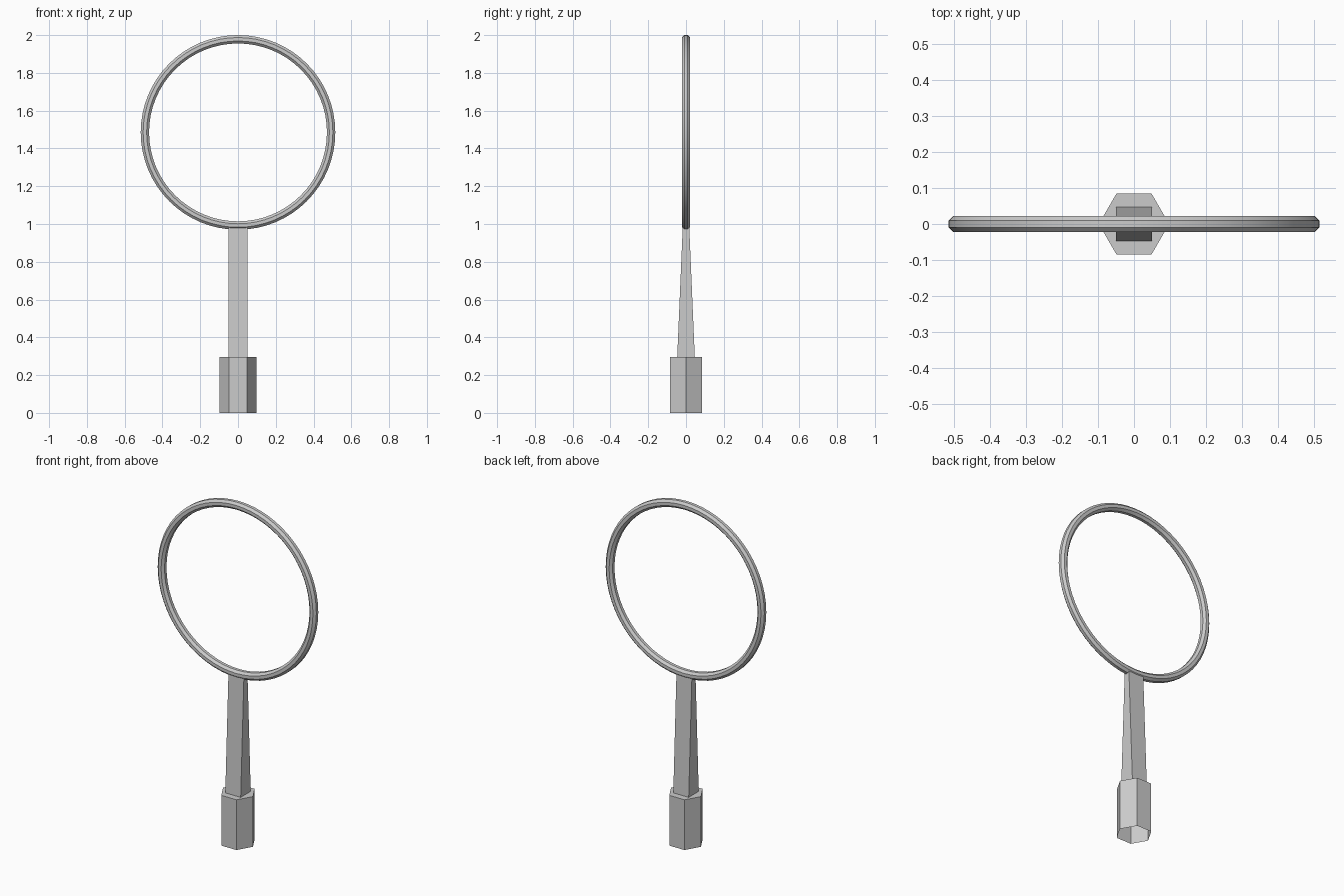
import bpy, bmesh, math

if "Cube" in bpy.data.objects:
    bpy.data.objects.remove(bpy.data.objects["Cube"])


def add_object(name, bm):
    bmesh.ops.recalc_face_normals(bm, faces=bm.faces)
    mesh = bpy.data.meshes.new(name)
    bm.to_mesh(mesh)
    bm.free()
    obj = bpy.data.objects.new(name, mesh)
    bpy.context.collection.objects.link(obj)
    return obj


def loft(name, bottom, top, z0, z1, cap_bottom=True):
    """Join two matching outlines at different heights."""
    bm = bmesh.new()
    lo = [bm.verts.new((x, y, z0)) for x, y in bottom]
    hi = [bm.verts.new((x, y, z1)) for x, y in top]
    n = len(lo)
    for i in range(n):
        j = (i + 1) % n
        bm.faces.new((lo[i], lo[j], hi[j], hi[i]))
    bm.faces.new(hi)
    if cap_bottom:
        bm.faces.new(lo[::-1])
    return add_object(name, bm)


def rectangle(x, y):
    return [(-x, -y), (x, -y), (x, y), (-x, y)]


# Hexagonal grip, open underneath
hexagon = [(0.0975 * math.cos(math.radians(60 * i)),
            0.0975 * math.sin(math.radians(60 * i))) for i in range(6)]
loft("hex_grip", hexagon, hexagon, 0, 0.295, cap_bottom=False)

# Stem that thins from front to back as it rises
loft("stem", rectangle(0.05, 0.0465), rectangle(0.05, 0.017), 0.295, 0.99)

# Hoop: octagonal tube section swept round the y axis
bm = bmesh.new()
MAJOR, MINOR, SIDES, STEPS = 0.493, 0.024, 8, 64
rings = []
for i in range(STEPS):
    a = 2 * math.pi * i / STEPS
    ring = []
    for k in range(SIDES):
        b = 2 * math.pi * (k + 0.5) / SIDES
        r = MAJOR + MINOR * math.cos(b)
        ring.append(bm.verts.new((r * math.cos(a), MINOR * math.sin(b),
                                  1.485 + r * math.sin(a))))
    rings.append(ring)
for i in range(STEPS):
    p, q = rings[i], rings[(i + 1) % STEPS]
    for k in range(SIDES):
        m = (k + 1) % SIDES
        bm.faces.new((p[k], p[m], q[m], q[k]))
hoop = add_object("hoop", bm)
bpy.context.view_layer.objects.active = hoop
hoop.select_set(True)
bpy.ops.object.shade_smooth_by_angle(angle=math.radians(30))
